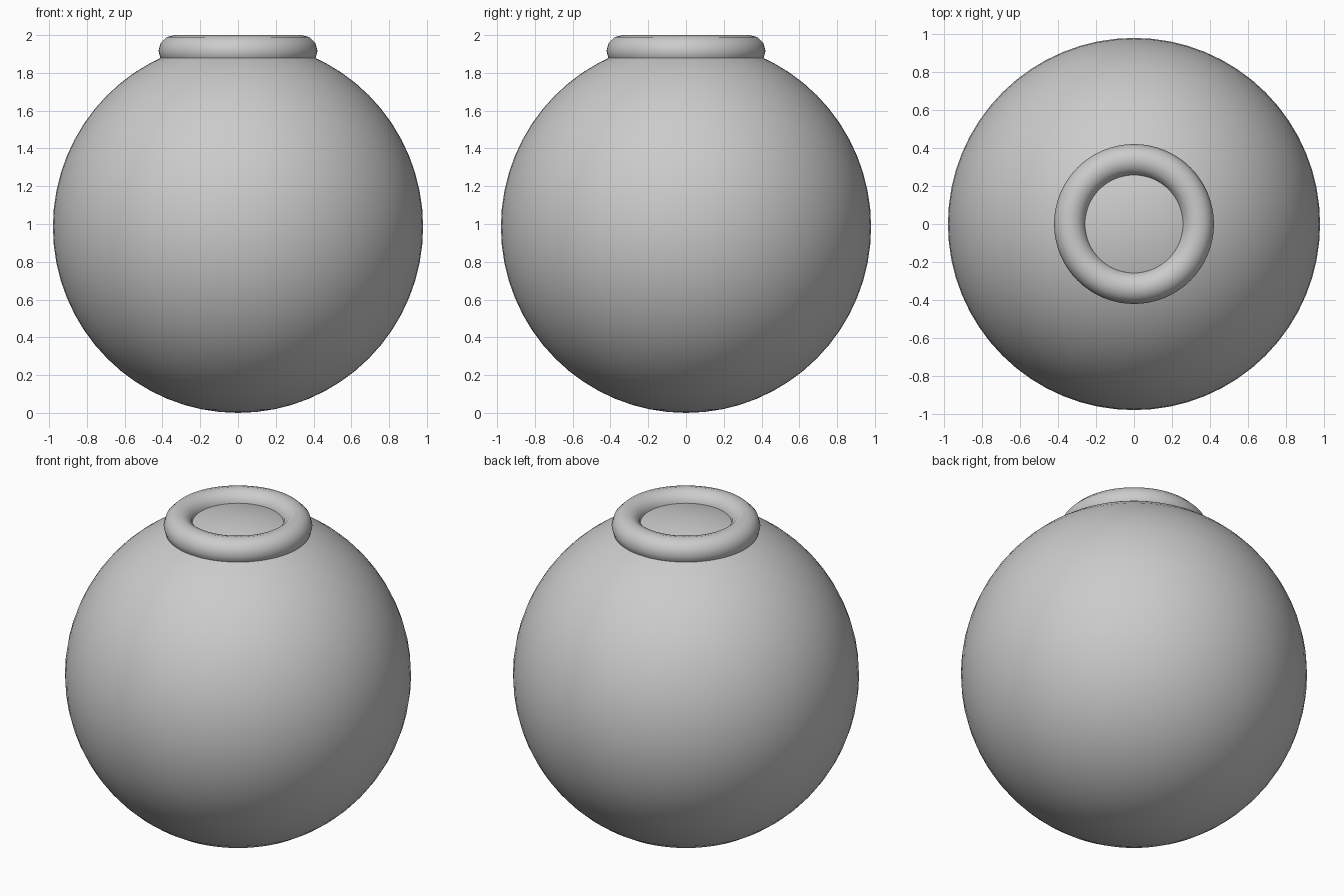
import bpy

if "Cube" in bpy.data.objects:
    bpy.data.objects.remove(bpy.data.objects["Cube"])

# Round body
bpy.ops.mesh.primitive_uv_sphere_add(segments=64, ring_count=32, radius=0.98, location=(0, 0, 0.98))
body = bpy.context.object
body.name = "round_body"
body.scale.z = 1.005
body.location.z = 0.98 * 1.005
bpy.ops.object.shade_smooth()

# Rolled rim around the top
bpy.ops.mesh.primitive_torus_add(major_segments=64, minor_segments=12,
                                 major_radius=0.337, minor_radius=0.084,
                                 location=(0, 0, 1.916))
rim = bpy.context.object
rim.name = "top_rim"
bpy.ops.object.shade_smooth()
